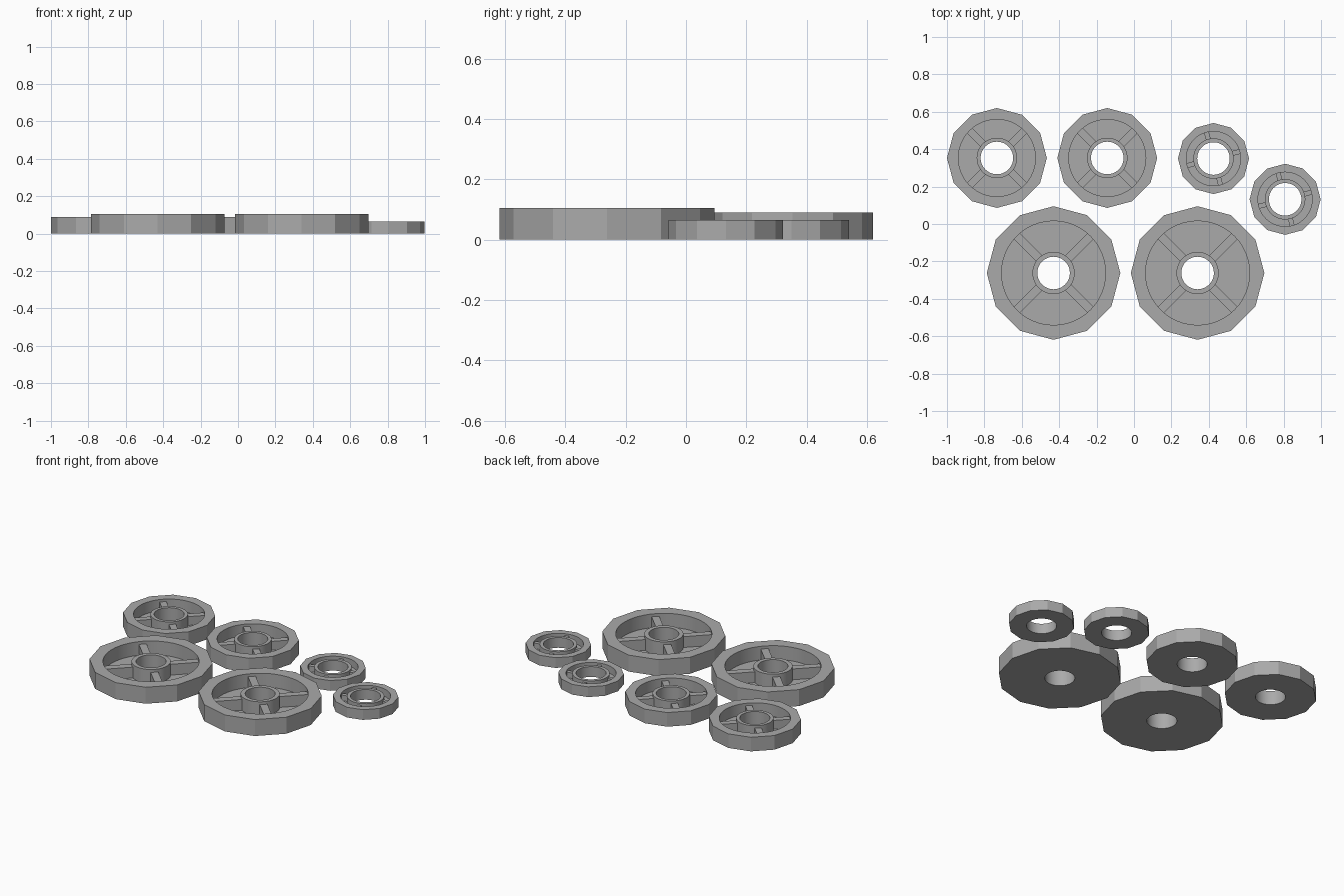
import bpy, bmesh, math
from mathutils import Matrix

cube = bpy.data.objects.get("Cube")
if cube:
    bpy.data.objects.remove(cube, do_unlink=True)

SIDES, SEGMENTS = 12, 48
FLOOR = 0.018          # thickness of the closed back plate
HOLE = 0.087           # axle hole radius, shared by all wheels

grey = bpy.data.materials.new("plain grey")
grey.use_nodes = True
colour = (0.4, 0.4, 0.4, 1)
grey.diffuse_color = colour
grey.node_tree.nodes["Principled BSDF"].inputs["Base Color"].default_value = colour


def add_object(name, bm, location):
    bmesh.ops.recalc_face_normals(bm, faces=bm.faces)
    mesh = bpy.data.meshes.new(name)
    bm.to_mesh(mesh)
    bm.free()
    mesh.materials.append(grey)
    obj = bpy.data.objects.new(name, mesh)
    obj.location = location
    bpy.context.collection.objects.link(obj)
    return obj


def polygon_radius(radius, angle):
    """Distance to the straight edge of the twelve-sided rim."""
    step = 2 * math.pi / SIDES
    return radius * math.cos(step / 2) / math.cos(angle % step - step / 2)


def wheel_body(name, location, radius, rim, hub, height):
    """Turned section: faceted outside, round rim recess, hub and hole."""
    profile = [(radius, 0), (radius, height), (rim, height), (rim, FLOOR),
               (hub, FLOOR), (hub, height), (HOLE, height), (HOLE, 0)]
    bm = bmesh.new()
    rings = []
    for i in range(SEGMENTS):
        a = 2 * math.pi * i / SEGMENTS
        ring = []
        for r, z in profile:
            d = polygon_radius(r, a) if r == radius else r
            ring.append(bm.verts.new((d * math.cos(a), d * math.sin(a), z)))
        rings.append(ring)
    n = len(profile)
    for i in range(SEGMENTS):
        p, q = rings[i], rings[(i + 1) % SEGMENTS]
        for j in range(n):
            k = (j + 1) % n
            bm.faces.new((p[j], q[j], q[k], p[k]))
    obj = add_object(name, bm, location)
    bpy.ops.object.select_all(action='DESELECT')
    obj.select_set(True)
    bpy.context.view_layer.objects.active = obj
    bpy.ops.object.shade_smooth_by_angle(angle=math.radians(20))


def wheel_spokes(name, location, rim, hub, top, width, turn):
    """Four bars between hub and rim, ends sunk slightly into both."""
    start, end = hub - 0.008, rim + 0.008
    bm = bmesh.new()
    for i in range(4):
        place = (Matrix.Rotation(math.radians(turn + 90 * i), 4, 'Z')
                 @ Matrix.Translation(((start + end) / 2, 0, (top + 0.01) / 2))
                 @ Matrix.Diagonal((end - start, width, top - 0.01, 1)))
        bmesh.ops.create_cube(bm, size=1, matrix=place)
    add_object(name, bm, location)


# size: outer radius, rim inner radius, hub radius, height, spoke top, spoke width, spoke angle
SIZES = {
    "large": (0.357, 0.278, 0.113, 0.105, 0.087, 0.045, 45),
    "medium": (0.267, 0.206, 0.108, 0.09, 0.074, 0.04, 45),
    "small": (0.19, 0.145, 0.108, 0.065, 0.053, 0.026, 15),
}
WHEELS = [
    ("large", "right", -0.43, -0.262), ("large", "left", 0.34, -0.262),
    ("medium", "right", -0.733, 0.353), ("medium", "left", -0.143, 0.353),
    ("small", "back", 0.425, 0.35), ("small", "front", 0.808, 0.132),
]
for size, side, x, y in WHEELS:
    radius, rim, hub, height, top, width, turn = SIZES[size]
    label = f"{size}_wheel_{side}"
    wheel_body(label, (x, y, 0), radius, rim, hub, height)
    wheel_spokes(label + "_spokes", (x, y, 0), rim, hub, top, width, turn)
